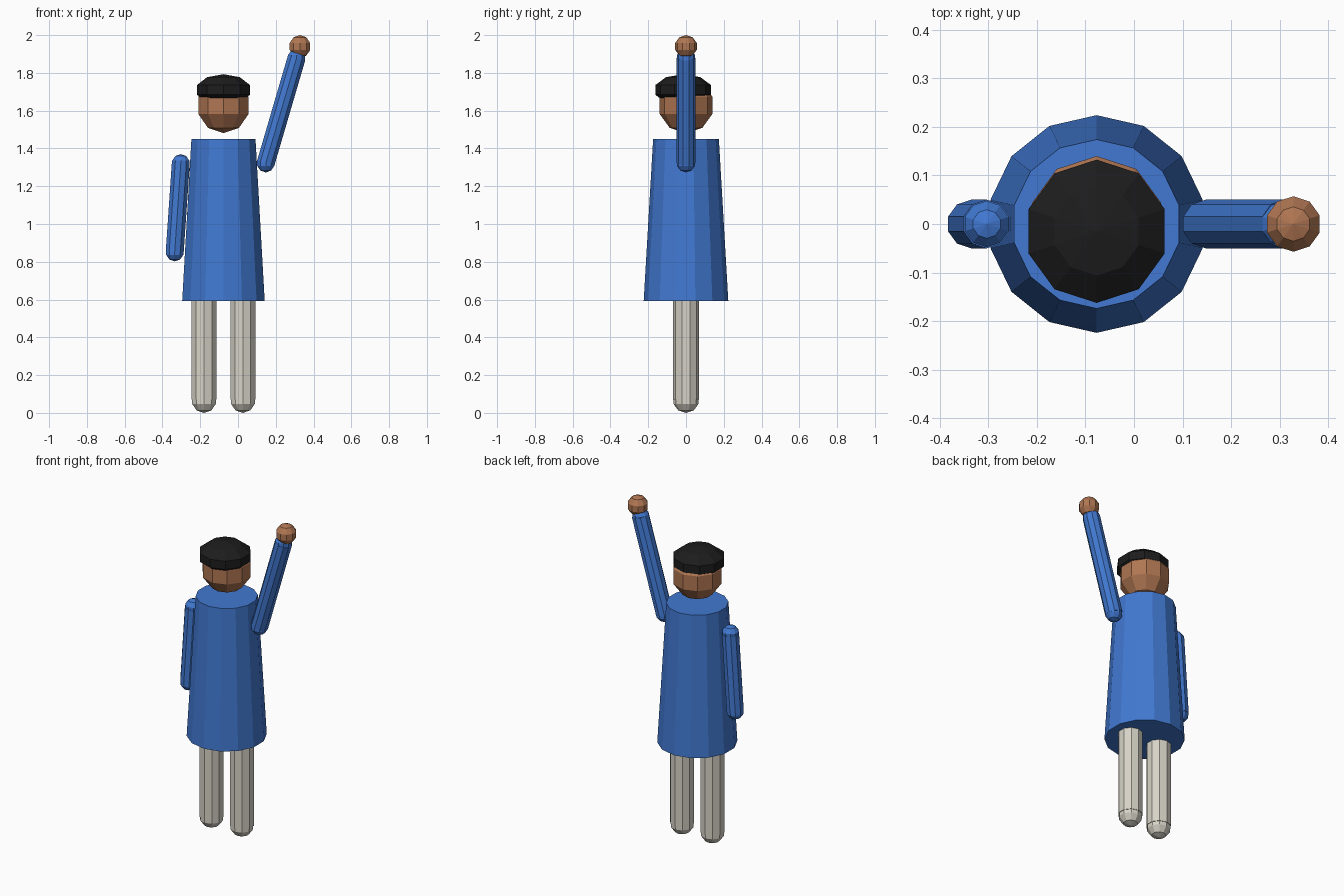
import bpy, bmesh, math
from mathutils import Vector, Matrix

if "Cube" in bpy.data.objects:
    bpy.data.objects.remove(bpy.data.objects["Cube"])


def material(name, rgb):
    m = bpy.data.materials.new(name)
    m.diffuse_color = (*rgb, 1.0)
    m.use_nodes = True
    m.node_tree.nodes["Principled BSDF"].inputs["Base Color"].default_value = m.diffuse_color
    return m


BLUE = material("coat blue", (0.053, 0.19, 0.64))
CREAM = material("trouser cream", (0.68, 0.65, 0.57))
SKIN = material("skin brown", (0.43, 0.18, 0.085))
BLACK = material("cap black", (0.012, 0.012, 0.012))
BODY_X = -0.077


def lathe(bm, profile, sides, matrix):
    """Closed turned solid from (radius, height) points, one corner facing +y."""
    rings = []
    for r, z in profile:
        if r == 0:
            rings.append([bm.verts.new(matrix @ Vector((0, 0, z)))])
        else:
            angles = [math.pi / 2 + 2 * math.pi * i / sides for i in range(sides)]
            rings.append([bm.verts.new(matrix @ Vector((r * math.cos(a), r * math.sin(a), z)))
                          for a in angles])
    for low, high in zip(rings, rings[1:]):
        for i in range(sides):
            j = (i + 1) % sides
            if len(low) == 1:
                bm.faces.new((low[0], high[j], high[i]))
            elif len(high) == 1:
                bm.faces.new((low[i], low[j], high[0]))
            else:
                bm.faces.new((low[i], low[j], high[j], high[i]))
    if len(rings[0]) > 1:
        bm.faces.new(rings[0][::-1])
    if len(rings[-1]) > 1:
        bm.faces.new(rings[-1])


def ball(bm, centre, radius, height=None, sides=10, bands=5):
    height = height or radius
    profile = []
    for k in range(bands + 1):
        t = math.pi * k / bands
        r = 0 if k in (0, bands) else radius * math.sin(t)
        profile.append((r, -height * math.cos(t)))
    lathe(bm, profile, sides, Matrix.Translation(centre))


def finish(name, bm, mat):
    mesh = bpy.data.meshes.new(name)
    bm.to_mesh(mesh)
    bm.free()
    mesh.materials.append(mat)
    obj = bpy.data.objects.new(name, mesh)
    bpy.context.collection.objects.link(obj)
    return obj


def ball_part(name, centre, radius, mat, height=None):
    bm = bmesh.new()
    ball(bm, centre, radius, height)
    finish(name, bm, mat)


def limb(name, start, end, radius, mat):
    """Ten-sided rod with a ball at each end."""
    bm = bmesh.new()
    start, end = Vector(start), Vector(end)
    axis = end - start
    tilt = Matrix.Rotation(math.atan2(axis.x, axis.z), 4, 'Y')
    lathe(bm, [(radius, 0), (radius, axis.length)], 10, Matrix.Translation(start) @ tilt)
    ball(bm, start, radius)
    ball(bm, end, radius)
    finish(name, bm, mat)


# Long flared coat
bm = bmesh.new()
lathe(bm, [(0.224, 0.593), (0.174, 1.45)], 14, Matrix.Translation((BODY_X, 0, 0)))
finish("coat", bm, BLUE)

# Legs
for side, dx in (("left", 0.103), ("right", -0.103)):
    limb(side + "_leg", (BODY_X + dx, 0, 0.07), (BODY_X + dx, 0, 0.63), 0.07, CREAM)

# Lowered arm, raised arm and its hand
limb("lowered_arm", (-0.335, 0, 0.852), (-0.303, 0, 1.32), 0.05, BLUE)
limb("raised_arm", (0.147, 0, 1.323), (0.31, 0, 1.879), 0.05, BLUE)
ball_part("raised_hand", (0.328, 0, 1.94), 0.06, SKIN)

# Head and flattened cap set slightly forward
ball_part("head", (BODY_X, 0, 1.628), 0.147, SKIN)
ball_part("cap", (BODY_X, -0.015, 1.71), 0.155, BLACK, height=0.083)
